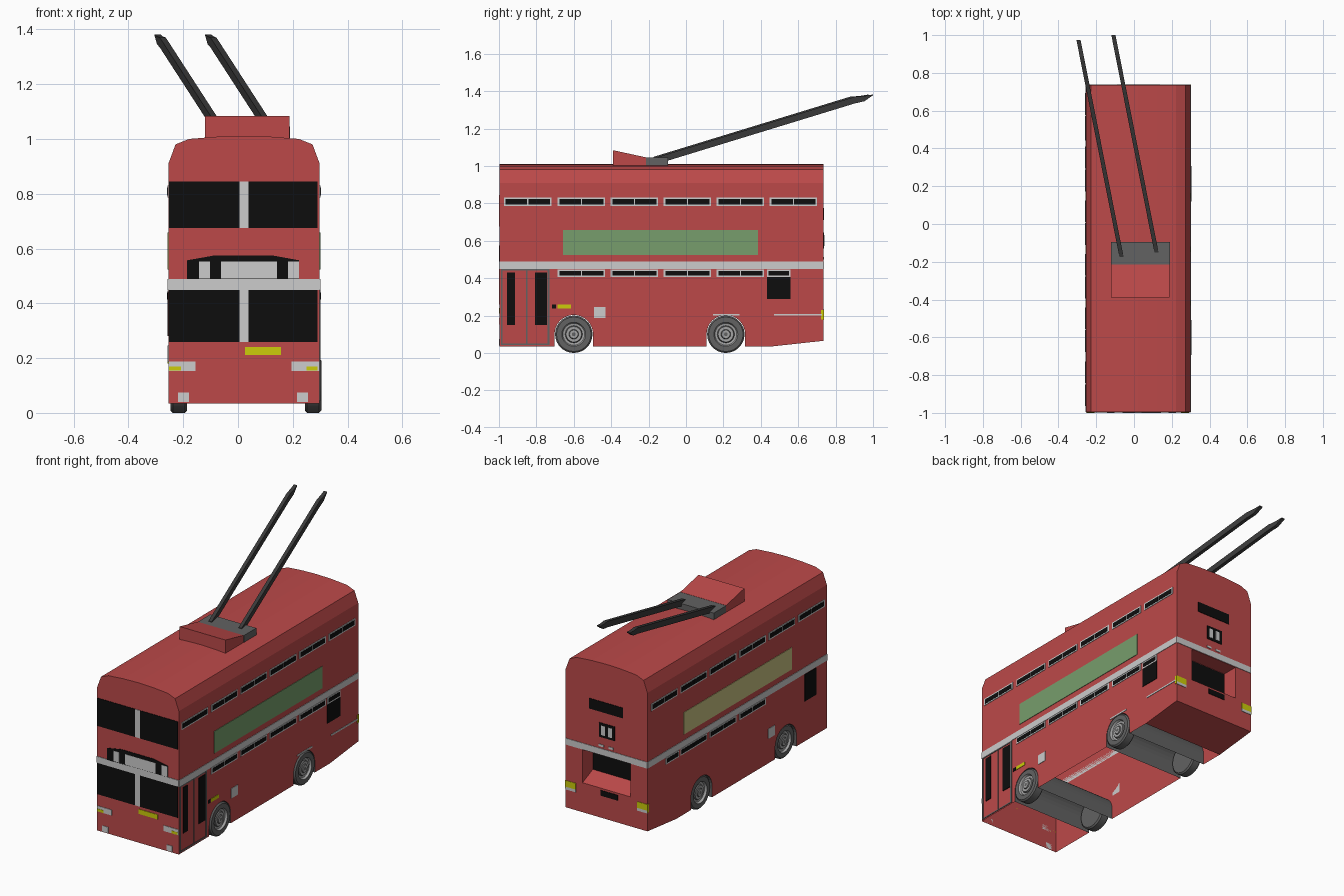
import bpy, bmesh, math
from mathutils import Vector

if "Cube" in bpy.data.objects:
    bpy.data.objects.remove(bpy.data.objects["Cube"])

def mat(name, r, g, b):
    m = bpy.data.materials.new(name)
    lin = [(c / 255 / 12.92) if c < 11 else ((c / 255 + 0.055) / 1.055) ** 2.4 for c in (r, g, b)]
    m.diffuse_color = (*lin, 1)
    m.use_nodes = True
    m.node_tree.nodes["Principled BSDF"].inputs["Base Color"].default_value = m.diffuse_color
    return m

RED = mat("red_paint", 188, 73, 73)
LIGHT = mat("light_grey", 204, 204, 204)
BLACK = mat("black_glass", 13, 13, 13)
YELLOW = mat("yellow", 204, 204, 10)
GREEN = mat("green_panel", 119, 158, 108)
TAN = mat("tan_panel", 200, 194, 128)
MID = mat("mid_grey", 98, 98, 98)
CHAR = mat("charcoal", 60, 60, 60)
RIM = mat("rim_grey", 165, 165, 165)

CX, HW = 0.022, 0.276            # body centre and half width
XL, XR = CX - HW, CX + HW
YF, YB = -0.996, 0.735           # front and back planes
T = 0.003                        # plate thickness per layer

def finish(name, bm, *mats):
    bmesh.ops.remove_doubles(bm, verts=bm.verts, dist=1e-5)
    bmesh.ops.recalc_face_normals(bm, faces=bm.faces)
    me = bpy.data.meshes.new(name)
    bm.to_mesh(me)
    bm.free()
    for m in mats:
        me.materials.append(m)
    ob = bpy.data.objects.new(name, me)
    bpy.context.collection.objects.link(ob)
    return ob

def poly(bm, pts, mi=0):
    f = bm.faces.new([bm.verts.new(p) for p in pts])
    f.material_index = mi

def boxes(name, m, items):
    """Each item is (x0, x1, y0, y1, z0, z1)."""
    bm = bmesh.new()
    for x0, x1, y0, y1, z0, z1 in items:
        g = bmesh.ops.create_cube(bm, size=1)
        for v in g['verts']:
            v.co = Vector((x1 if v.co.x > 0 else x0, y1 if v.co.y > 0 else y0, z1 if v.co.z > 0 else z0))
    return finish(name, bm, m)

# plate bounds on each face: a..b along the face, z0..z1 high, on a layer
def front(a, b, z0, z1, n=1): return (a, b, YF - T * n, YF, z0, z1)
def back(a, b, z0, z1, n=1, y=YB): return (a, b, y, y + T * n, z0, z1)
def right(a, b, z0, z1, n=1): return (XR, XR + T * n, a, b, z0, z1)
def left(a, b, z0, z1, n=1): return (XL - T * n, XL, a, b, z0, z1)

def prism(name, m, pts, place, a, b):
    bm = bmesh.new()
    poly(bm, [place(u, v, a) for u, v in pts])
    poly(bm, [place(u, v, b) for u, v in pts])
    for p, q in zip(pts, pts[1:] + pts[:1]):
        poly(bm, [place(*p, a), place(*q, a), place(*q, b), place(*p, b)])
    return finish(name, bm, m)

# ---- body shell, open underneath, with wheel tunnels ----
AXLES, AR = (-0.6, 0.213), 0.103
def arch(cy):
    arc = [(cy - AR * math.cos(i * math.pi / 16), 0.1 + AR * math.sin(i * math.pi / 16)) for i in range(17)]
    return [(cy - AR, 0.035)] + arc + [(cy + AR, 0.035)]

half = [(HW, 0.91), (0.25, 0.98), (0.2, 1.0), (0.1, 1.008)]
roof = [(CX - x, z) for x, z in half] + [(CX, 1.011)] + [(CX + x, z) for x, z in half[::-1]]
RX0, RX1, RZ0, RZ1, RY, RZI = -0.14, 0.184, 0.245, 0.447, 0.635, 0.29   # rear recess

bm = bmesh.new()
wall = [(YF, 0.91), (YF, 0.035)] + arch(AXLES[0]) + arch(AXLES[1]) + [(0.46, 0.035), (YB, 0.065), (YB, 0.91)]
for x in (XL, XR):
    poly(bm, [(x, y, z) for y, z in wall])
for (a, za), (b, zb) in zip(roof, roof[1:]):
    poly(bm, [(a, YF, za), (b, YF, zb), (b, YB, zb), (a, YB, za)])
poly(bm, [(XL, YF, 0.035)] + [(x, YF, z) for x, z in roof] + [(XR, YF, 0.035)])
poly(bm, [(XL, 0.46, 0.035), (XR, 0.46, 0.035), (XR, YB, 0.065), (XL, YB, 0.065)])
# rear wall around the recess
poly(bm, [(XL, YB, RZ1)] + [(x, YB, z) for x, z in roof] + [(XR, YB, RZ1)])
for x0, x1, z0, z1 in ((XL, XR, 0.065, RZ0), (XL, RX0, RZ0, RZ1), (RX1, XR, RZ0, RZ1)):
    poly(bm, [(x0, YB, z0), (x1, YB, z0), (x1, YB, z1), (x0, YB, z1)])
# recess: back, sloped shelf, ceiling, sides
poly(bm, [(RX0, RY, RZI), (RX1, RY, RZI), (RX1, RY, RZ1), (RX0, RY, RZ1)])
poly(bm, [(RX0, YB, RZ0), (RX1, YB, RZ0), (RX1, RY, RZI), (RX0, RY, RZI)])
poly(bm, [(RX0, YB, RZ1), (RX1, YB, RZ1), (RX1, RY, RZ1), (RX0, RY, RZ1)])
for x in (RX0, RX1):
    poly(bm, [(x, YB, RZ0), (x, RY, RZI), (x, RY, RZ1), (x, YB, RZ1)])
finish("body_shell", bm, RED)

bm = bmesh.new()
for cy in AXLES:
    pts = arch(cy)
    for p, q in zip(pts, pts[1:]):
        poly(bm, [(XL, *p), (XR, *p), (XR, *q), (XL, *q)])
finish("wheel_tunnels", bm, MID)

# ---- waist band ----
boxes("waist_band", LIGHT, [f(a, b, 0.449, 0.488) for f, a, b in
      ((front, XL, XR), (back, XL, XR), (right, YF, YB), (left, YF, YB))])

# ---- front details ----
boxes("windscreens", BLACK, [front(a, b, z0, z1) for a, b in ((-0.252, 0.005), (0.039, 0.291))
                             for z0, z1 in ((0.258, 0.449), (0.675, 0.845))])
boxes("windscreen_pillars", LIGHT, [front(0.005, 0.039, 0.258, 0.449), front(0.005, 0.039, 0.675, 0.845)])
prism("destination_box", BLACK, [(-0.186, 0.485), (0.223, 0.485), (0.223, 0.557), (0.13, 0.574), (-0.09, 0.574), (-0.186, 0.557)],
      lambda u, v, a: (u, a, v), YF - T, YF)
boxes("destination_blinds", LIGHT, [front(a, b, 0.49, 0.553, 1.4) for a, b in
                                    ((-0.142, -0.102), (-0.062, 0.142), (0.183, 0.223))])
boxes("headlamps", LIGHT, [front(XL, -0.155, 0.153, 0.187), front(0.195, XR, 0.153, 0.187),
                           front(-0.219, -0.179, 0.04, 0.075), front(0.215, 0.255, 0.04, 0.075)])
boxes("front_yellow", YELLOW, [front(-0.252, -0.208, 0.154, 0.17, 1.4), front(0.25, 0.291, 0.154, 0.17, 1.4),
                               front(0.026, 0.157, 0.212, 0.241)])

# ---- side windows: framed strips with two panes each ----
GROUPS = [-0.973 + 0.2835 * i for i in range(6)]
GROUPS[1:] = [g + 0.003 for g in GROUPS[1:]]
frames, panes = [], []
def strip(side, a, b, z0, z1):
    frames.append(side(a, b, z0, z1))
    n = 2 if b - a > 0.2 else 1
    w = (b - a - 0.012) / n
    for i in range(n):
        s = a + 0.006 + i * w
        panes.append(side(s + 0.003, s + w - 0.003, z0 + 0.008, z1 - 0.008, 1.5))
for side in (right, left):
    for g in GROUPS:
        strip(side, g, g + 0.254, 0.786, 0.83)
    for g in GROUPS[1 if side is right else 2:5]:
        strip(side, g, g + 0.254, 0.406, 0.447)
    strip(side, 0.433, 0.56, 0.406, 0.447)
boxes("window_frames", LIGHT, frames)
boxes("window_panes", BLACK, panes)
boxes("side_dark_windows", BLACK, [right(0.433, 0.56, 0.289, 0.406), left(-0.89, -0.78, 0.28, 0.444)])
boxes("right_advert_panel", GREEN, [right(-0.658, 0.385, 0.524, 0.658)])
boxes("left_advert_panel", TAN, [left(-0.658, 0.385, 0.524, 0.658)])

# ---- door ----
boxes("door_frame", MID, [right(-0.99, -0.733, 0.441, 0.449), right(-0.99, -0.733, 0.043, 0.05),
                          right(-0.99, -0.982, 0.043, 0.449), right(-0.741, -0.73, 0.043, 0.449),
                          right(-0.855, -0.848, 0.043, 0.449)])
boxes("door_glass", BLACK, [right(-0.958, -0.914, 0.15, 0.43, 1.3), right(-0.807, -0.743, 0.15, 0.43, 1.3),
                            right(-0.717, -0.695, 0.238, 0.258)])
boxes("side_marker", YELLOW, [right(-0.688, -0.615, 0.237, 0.258)])
boxes("filler_flaps", LIGHT, [s(-0.492, -0.43, 0.186, 0.246) for s in (right, left)])
boxes("side_trims", LIGHT, [right(a, b, 0.199, 0.208) for a, b in ((0.144, 0.287), (0.47, 0.728))])

# ---- rear details ----
boxes("rear_glass", BLACK, [back(-0.09, 0.138, 0.712, 0.775), back(-0.035, 0.072, 0.558, 0.645),
                            back(-0.055, 0.06, 0.2, 0.233), back(RX0 + 0.004, RX1 - 0.004, RZI, RZ1 - 0.004, 1, RY)])
boxes("rear_slits", LIGHT, [back(a, a + 0.028, 0.572, 0.63, 1.5) for a in (-0.018, 0.03)]
      + [back(a, a + 0.033, 0.5, 0.513) for a in (-0.025, 0.04)])
boxes("rear_lamps", YELLOW, [back(XL, -0.185, 0.192, 0.23), back(0.229, XR, 0.192, 0.23),
                             right(0.722, YB + T, 0.18, 0.23), left(0.722, YB + T, 0.18, 0.23)])
boxes("rear_reflectors", LIGHT, [back(XL, -0.185, 0.175, 0.192), back(0.229, XR, 0.175, 0.192)])

# ---- roof pedestal and poles ----
along_x = lambda u, v, a: (a, u, v)
prism("pole_fairing", RED, [(-0.39, 1.0), (-0.39, 1.084), (-0.215, 1.046), (-0.215, 1.0)], along_x, -0.121, 0.188)
prism("pole_base", MID, [(-0.215, 1.0), (-0.215, 1.045), (-0.095, 1.045), (-0.095, 1.0)], along_x, -0.121, 0.19)

def pole(name, start, end):
    """Square beam with a blunt bevelled tip."""
    s, e = Vector(start), Vector(end)
    bm = bmesh.new()
    rings = []
    for t, lo, hi in ((0, -0.018, 0.018), (0.915, -0.018, 0.018), (0.96, -0.022, 0.006), (1.0, -0.004, 0.0)):
        c = s.lerp(e, t)
        rings.append([(c.x + dx, c.y, c.z + dz) for dx, dz in ((-0.011, lo), (0.011, lo), (0.011, hi), (-0.011, hi))])
    poly(bm, rings[0])
    poly(bm, rings[-1])
    for p, q in zip(rings, rings[1:]):
        for i in range(4):
            j = (i + 1) % 4
            poly(bm, [p[i], p[j], q[j], q[i]])
    finish(name, bm, CHAR)
pole("left_pole", (-0.066, -0.175, 1.03), (-0.294, 0.975, 1.382))
pole("right_pole", (0.119, -0.15, 1.03), (-0.109, 1.0, 1.382))

# ---- wheels: lathed tyre and stepped rim, (radius, depth outward, material) ----
PROFILE = [(0.06, -0.06, 0), (0.092, -0.06, 0), (0.1, -0.052, 0), (0.1, -0.008, 0), (0.092, 0.0, 0), (0.064, 0.0, 1),
           (0.058, -0.012, 1), (0.046, -0.014, 0), (0.041, -0.006, 1), (0.026, -0.006, 0), (0.022, 0.0, 1), (0.01, 0.0, 0)]
def wheel(name, x, sgn, cy):
    bm = bmesh.new()
    N = 28
    P = lambda r, d, i: (x + sgn * d, cy + r * math.cos(i * math.tau / N), 0.1 + r * math.sin(i * math.tau / N))
    for (r0, d0, m), (r1, d1, _) in zip(PROFILE, PROFILE[1:]):
        for i in range(N):
            poly(bm, [P(r0, d0, i), P(r0, d0, i + 1), P(r1, d1, i + 1), P(r1, d1, i)], m)
    for r, d, m in (PROFILE[0], PROFILE[-1]):
        poly(bm, [P(r, d, i) for i in range(N)], m)
    ob = finish(name, bm, MID, RIM)
    bpy.context.view_layer.objects.active = ob
    ob.select_set(True)
    bpy.ops.object.shade_smooth_by_angle(angle=math.radians(30))
    ob.select_set(False)
for label, cy in zip(("front", "rear"), AXLES):
    wheel(label + "_right_wheel", 0.304, 1, cy)
    wheel(label + "_left_wheel", -0.246, -1, cy)
